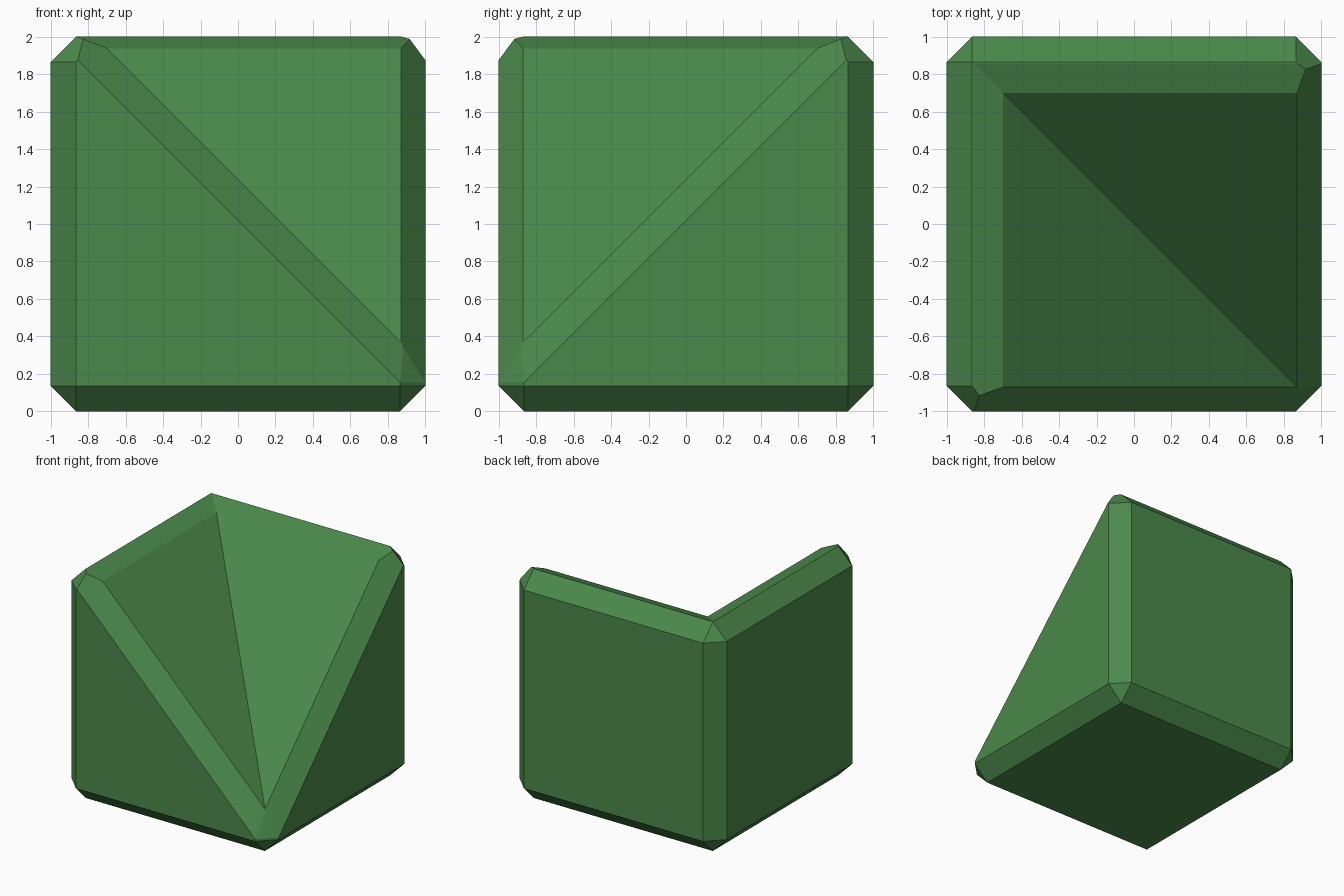
import bpy, bmesh
from mathutils import Vector, Matrix

if "Cube" in bpy.data.objects:
    bpy.data.objects.remove(bpy.data.objects["Cube"])

# Single green colour
green = bpy.data.materials.new("leaf green")
green.diffuse_color = (0.07, 0.25, 0.07, 1)
green.use_nodes = True
green.node_tree.nodes["Principled BSDF"].inputs["Base Color"].default_value = green.diffuse_color

C = 0.135  # chamfer width


def trim(bm, normal, limit):
    """Keep the part where normal . p <= limit and cap the cut."""
    n = Vector(normal)
    bmesh.ops.bisect_plane(bm, geom=bm.verts[:] + bm.edges[:] + bm.faces[:], dist=1e-5,
                           plane_co=n * (limit / n.length_squared), plane_no=n,
                           clear_outer=True)
    rim = [e for e in bm.edges if e.is_boundary]
    if rim:
        bmesh.ops.holes_fill(bm, edges=rim, sides=0)


# Left half of the inner-corner ramp: a block trimmed by planes
bm = bmesh.new()
bmesh.ops.create_cube(bm, size=2, matrix=Matrix.Translation((0, 0, 1)))
planes = [
    ((1, 1, 0), 0),                      # diagonal valley plane
    ((1, 0, 1), 1.24),                   # ramp slope
    ((0.07, 0, 0.18), 0.30),             # inner top chamfer
    ((0.13, -0.22, 0.13), 0.3526),       # front rim chamfer
    ((-1, 0, 1), 3 - C),                 # outer top chamfer
    ((-1, 0, -1), 1 - C),                # bottom chamfers
    ((0, -1, -1), 1 - C),
    ((-1, -1, 0), 2 - C),                # upright chamfers
    ((1, -1, 0), 2 - C),
    ((-1, 1, 0), 2 - C),
    ((-1, -1, -1), 2 - 2 * C),           # corner facets
    ((1, -1, -1), 2 - 2 * C),
    ((-1, 1, -1), 2 - 2 * C),
    ((-1, -1, 1), 4 - 2 * C),
    ((-1, 1, 1), 4 - 2 * C),
    ((1, -1, 0.55), 1.95),               # low tip of the valley
]
for normal, limit in planes:
    trim(bm, normal, limit)

# Open the half along the valley plane, mirror it across and weld
seam = [f for f in bm.faces if all(abs(v.co.x + v.co.y) < 1e-4 for v in f.verts)]
bmesh.ops.delete(bm, geom=seam, context='FACES')
copy = bmesh.ops.duplicate(bm, geom=bm.verts[:] + bm.edges[:] + bm.faces[:])["geom"]
swap = Matrix(((0, -1, 0, 0), (-1, 0, 0, 0), (0, 0, 1, 0), (0, 0, 0, 1)))
bmesh.ops.transform(bm, matrix=swap,
                    verts=[g for g in copy if isinstance(g, bmesh.types.BMVert)])
bmesh.ops.remove_doubles(bm, verts=bm.verts[:], dist=1e-3)
bmesh.ops.dissolve_limit(bm, angle_limit=0.01, verts=bm.verts[:], edges=bm.edges[:])
bmesh.ops.recalc_face_normals(bm, faces=bm.faces[:])

mesh = bpy.data.meshes.new("inner_corner_ramp")
bm.to_mesh(mesh)
bm.free()
mesh.materials.append(green)
ramp = bpy.data.objects.new("inner_corner_ramp", mesh)
bpy.context.collection.objects.link(ramp)
